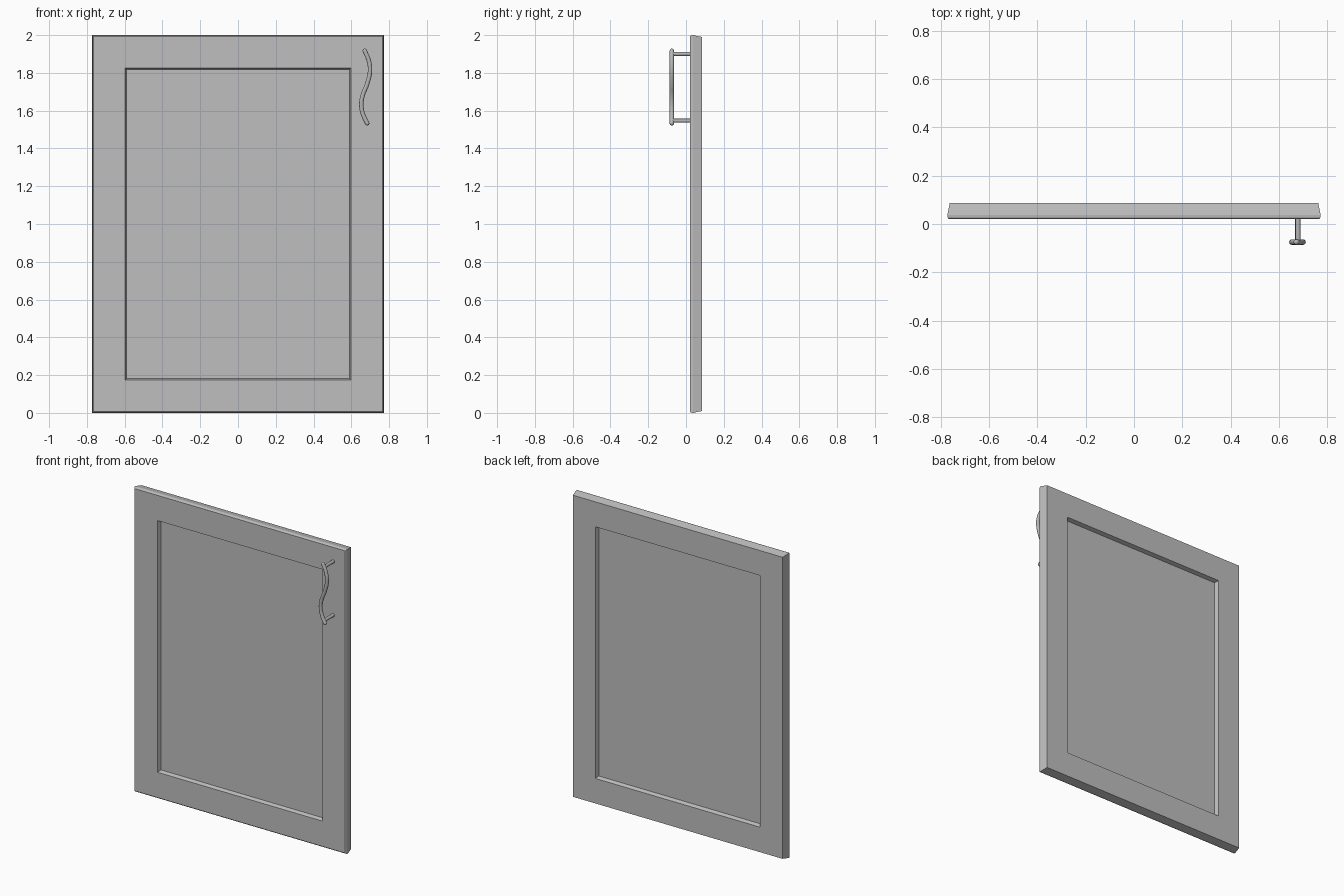
import bpy, bmesh, math
from mathutils import Vector

cube = bpy.data.objects.get("Cube")
if cube:
    bpy.data.objects.remove(cube, do_unlink=True)

HALF_W, HEIGHT = 0.772, 2.0
FRONT, BACK = 0.02, 0.086
BAR_Y = -0.075


def make_material(name, value):
    mat = bpy.data.materials.new(name)
    mat.use_nodes = True
    colour = (value, value, value, 1)
    mat.diffuse_color = colour
    mat.node_tree.nodes["Principled BSDF"].inputs["Base Color"].default_value = colour
    return mat


def add_mesh(name, bm, mat):
    bmesh.ops.recalc_face_normals(bm, faces=bm.faces[:])
    mesh = bpy.data.meshes.new(name)
    bm.to_mesh(mesh)
    bm.free()
    mesh.materials.append(mat)
    obj = bpy.data.objects.new(name, mesh)
    bpy.context.collection.objects.link(obj)
    return obj


def smooth(obj, angle):
    bpy.ops.object.select_all(action='DESELECT')
    obj.select_set(True)
    bpy.context.view_layer.objects.active = obj
    bpy.ops.object.shade_smooth_by_angle(angle=math.radians(angle))


door_grey = make_material("door grey", 0.52)
handle_grey = make_material("handle grey", 0.47)

# Mitred frame: a closed profile of (inset, depth) carried round four corners
profile = [(0.010, BACK), (0, 0.038), (0.001, 0.029), (0.003, 0.024), (0.008, FRONT),
           (0.174, FRONT), (0.182, 0.045), (0.182, 0.06), (0.174, BACK)]
bm = bmesh.new()
rings = []
for sx, sz in ((-1, -1), (1, -1), (1, 1), (-1, 1)):
    rings.append([bm.verts.new((sx * (HALF_W - inset), y,
                                HEIGHT / 2 + sz * (HEIGHT / 2 - inset)))
                  for inset, y in profile])
n = len(profile)
for i, ring in enumerate(rings):
    following = rings[(i + 1) % 4]
    for j in range(n):
        k = (j + 1) % n
        bm.faces.new((ring[j], ring[k], following[k], following[j]))
add_mesh("door_frame", bm, door_grey)

# Recessed centre panel
bm = bmesh.new()
bmesh.ops.create_cube(bm, size=1)
for v in bm.verts:
    v.co = Vector((v.co.x * 2 * (HALF_W - 0.18), 0.0525 + v.co.y * 0.015,
                   HEIGHT / 2 + v.co.z * (HEIGHT - 0.36)))
add_mesh("centre_panel", bm, door_grey)

# Wavy handle bar swept along a smooth path of (x, z) points
path = [(0.671, 1.917), (0.692, 1.866), (0.699, 1.815), (0.685, 1.745),
        (0.660, 1.680), (0.653, 1.630), (0.662, 1.580), (0.684, 1.533)]
curve = bpy.data.curves.new("handle_path", 'CURVE')
curve.dimensions = '3D'
curve.resolution_u = 6
curve.bevel_depth = 0.0115
curve.bevel_resolution = 4
curve.use_fill_caps = True
spline = curve.splines.new('BEZIER')
spline.bezier_points.add(len(path) - 1)
for point, (x, z) in zip(spline.bezier_points, path):
    point.co = (x, BAR_Y, z)
    point.handle_left_type = point.handle_right_type = 'AUTO'
curve_obj = bpy.data.objects.new("handle_path", curve)
bpy.context.collection.objects.link(curve_obj)
bpy.context.view_layer.update()
evaluated = curve_obj.evaluated_get(bpy.context.evaluated_depsgraph_get())
bm = bmesh.new()
bm.from_mesh(evaluated.to_mesh())
evaluated.to_mesh_clear()
bpy.data.objects.remove(curve_obj, do_unlink=True)
bmesh.ops.remove_doubles(bm, verts=bm.verts[:], dist=0.0001)
# Rounded bar ends
for x, z in (path[0], path[-1]):
    made = bmesh.ops.create_uvsphere(bm, u_segments=12, v_segments=8, radius=0.0115)
    bmesh.ops.translate(bm, verts=made["verts"], vec=(x, BAR_Y, z))
smooth(add_mesh("handle_bar", bm, handle_grey), 50)

# Posts joining the bar to the door
for name, x, z in (("upper_handle_post", 0.678, 1.90), ("lower_handle_post", 0.677, 1.547)):
    bpy.ops.mesh.primitive_cylinder_add(
        vertices=16, radius=0.0105, depth=FRONT - BAR_Y + 0.002,
        location=(x, (FRONT + BAR_Y) / 2 + 0.001, z), rotation=(math.pi / 2, 0, 0))
    post = bpy.context.object
    post.name = name
    post.data.materials.append(handle_grey)
    smooth(post, 40)
